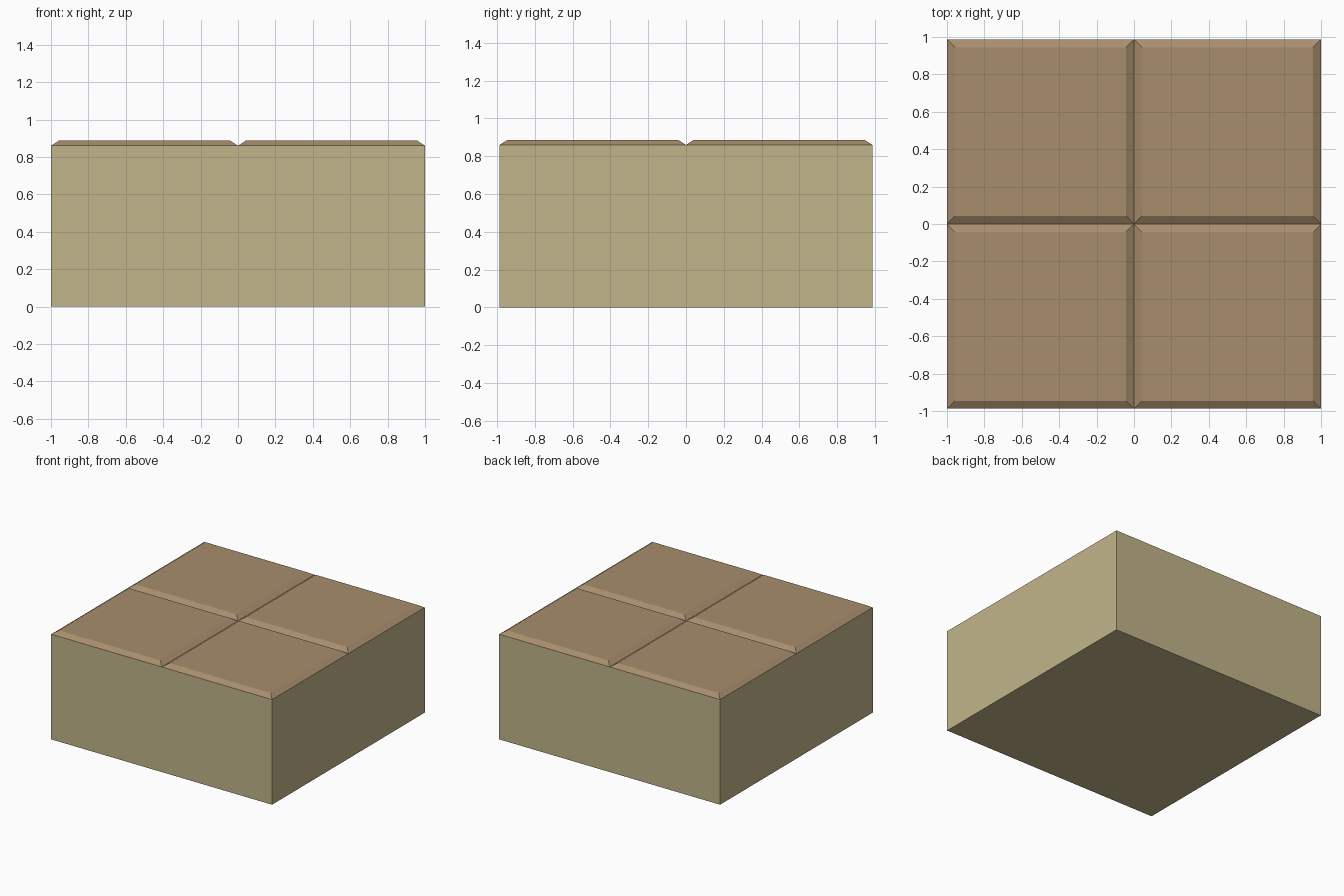
import bpy, bmesh

if "Cube" in bpy.data.objects:
    bpy.data.objects.remove(bpy.data.objects["Cube"])

HX, HY = 1.0, 0.987          # half footprint
BODY_TOP, TILE_TOP = 0.86, 0.887
BEVEL = 0.042


def material(name, rgb):
    m = bpy.data.materials.new(name)
    m.diffuse_color = (*[(c / 255 / 1.055 + 0.0521) ** 2.4 for c in rgb], 1)
    m.use_nodes = True
    m.node_tree.nodes["Principled BSDF"].inputs["Base Color"].default_value = m.diffuse_color
    return m


def block(name, x0, x1, y0, y1, z0, z1, mat, inset=0.0):
    """Box whose top may be inset to give sloping sides."""
    bm = bmesh.new()
    rings = []
    for z, d in ((z0, 0.0), (z1, inset)):
        rings.append([bm.verts.new(p) for p in (
            (x0 + d, y0 + d, z), (x1 - d, y0 + d, z),
            (x1 - d, y1 - d, z), (x0 + d, y1 - d, z))])
    low, high = rings
    bm.faces.new(low[::-1])
    bm.faces.new(high)
    for i in range(4):
        j = (i + 1) % 4
        bm.faces.new((low[i], low[j], high[j], high[i]))
    me = bpy.data.meshes.new(name)
    bm.to_mesh(me)
    bm.free()
    me.materials.append(mat)
    ob = bpy.data.objects.new(name, me)
    bpy.context.collection.objects.link(ob)
    return ob


sand = material("sand", (194, 181, 138))
brown = material("tile brown", (167, 141, 109))

# Solid base
block("base_block", -HX, HX, -HY, HY, 0, BODY_TOP, sand)

# Four paving tiles with chamfered edges
for side_x, x0 in (("left", -HX), ("right", 0.0)):
    for side_y, y0 in (("front", -HY), ("back", 0.0)):
        block(f"tile_{side_y}_{side_x}", x0, x0 + HX, y0, y0 + HY,
              BODY_TOP, TILE_TOP, brown, BEVEL)
